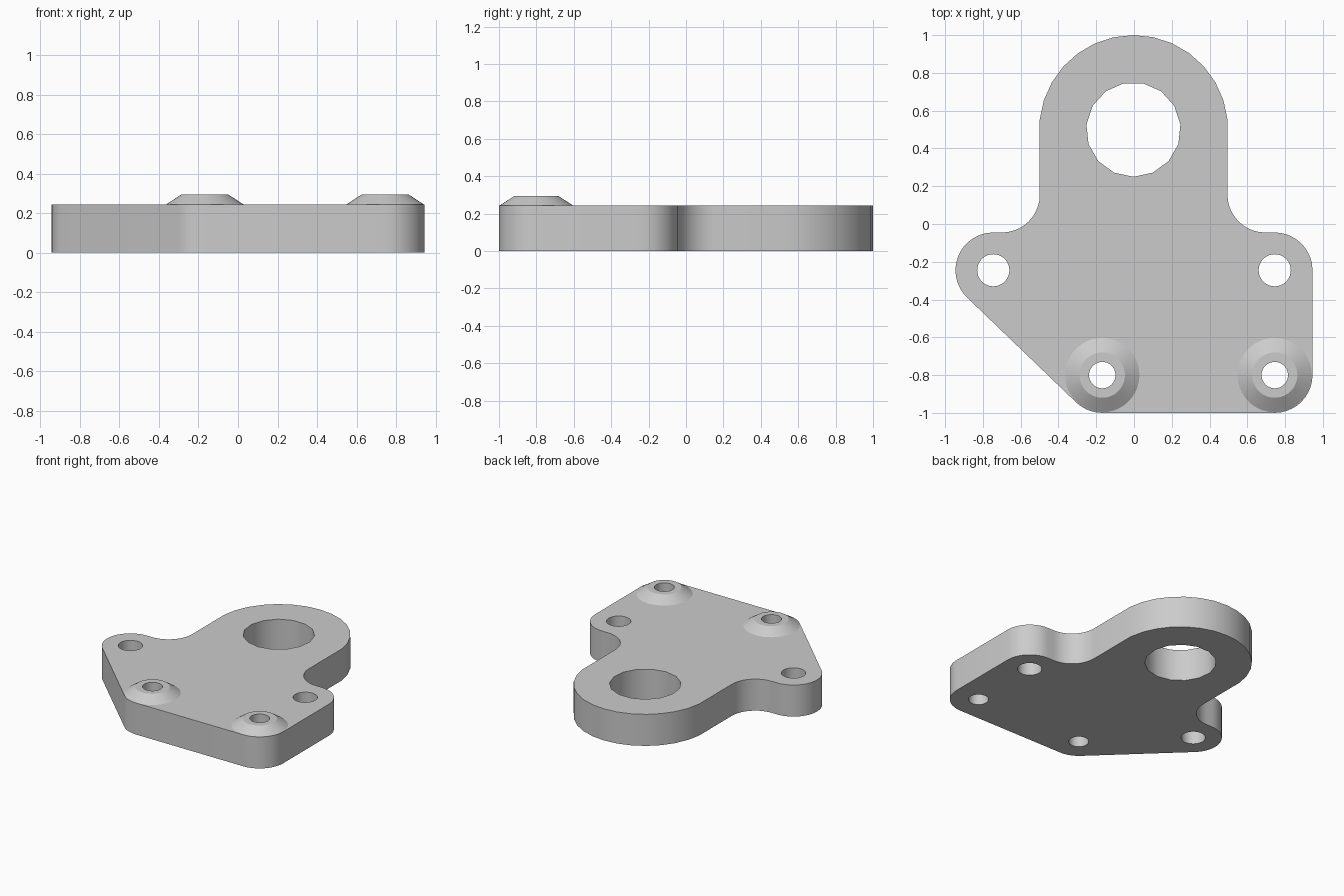
import bpy, bmesh
from math import sin, cos, radians, ceil

cube = bpy.data.objects.get("Cube")
if cube:
    bpy.data.objects.remove(cube, do_unlink=True)

HEIGHT = 0.243      # plate thickness
TOP = 0.293         # top of the raised bosses
EAR_X, EAR_Y = 0.745, -0.245
FOOT_Y = -0.8
FOOT_XS = (-0.168, EAR_X)
CORNER = 0.2        # radius of the corners and fillets

metal = bpy.data.materials.new("plain grey")
metal.use_nodes = True
metal.diffuse_color = (0.6, 0.6, 0.6, 1)
metal.node_tree.nodes["Principled BSDF"].inputs["Base Color"].default_value = (0.6, 0.6, 0.6, 1)


def arc(cx, cy, r, start, end, step=9):
    n = max(1, ceil(abs(end - start) / step))
    angles = [radians(start + (end - start) * i / n) for i in range(n + 1)]
    return [(cx + r * cos(a), cy + r * sin(a)) for a in angles]


def circle(cx, cy, r, sides, start=-90):
    return arc(cx, cy, r, start, start + 360, 360 / sides)[:sides]


def finish(bm, name):
    bmesh.ops.recalc_face_normals(bm, faces=bm.faces)
    mesh = bpy.data.meshes.new(name)
    bm.to_mesh(mesh)
    bm.free()
    mesh.materials.append(metal)
    obj = bpy.data.objects.new(name, mesh)
    bpy.context.collection.objects.link(obj)
    bpy.ops.object.select_all(action='DESELECT')
    obj.select_set(True)
    bpy.context.view_layer.objects.active = obj
    bpy.ops.object.shade_smooth_by_angle(angle=radians(30))
    return obj


def pierced_plate(name, loops):
    """Extrude an outline with holes: walls for each loop, then both caps."""
    bm = bmesh.new()
    caps = ([], [])
    for loop in loops:
        low, high = [[bm.verts.new((x, y, z)) for x, y in loop] for z in (0, HEIGHT)]
        for i in range(len(loop)):
            j = (i + 1) % len(loop)
            bm.faces.new((low[i], low[j], high[j], high[i]))
            for ring, edges in zip((low, high), caps):
                edges.append(bm.edges.get((ring[i], ring[j])))
    for edges in caps:
        bmesh.ops.triangle_fill(bm, edges=edges, normal=(0, 0, 1), use_beauty=True)
    return finish(bm, name)


def boss(name, cx, cy, sides=40):
    """Low conical boss around a bolt hole."""
    bm = bmesh.new()
    profile = ((0.197, HEIGHT), (0.12, TOP), (0.07, TOP), (0.07, HEIGHT))
    rings = [[bm.verts.new((x, y, z)) for x, y in circle(cx, cy, r, sides)]
             for r, z in profile]
    for a, b in zip(rings, rings[1:]):
        for i in range(sides):
            j = (i + 1) % sides
            bm.faces.new((a[i], a[j], b[j], b[i]))
    # Bottom ring closes the boss just where it meets the plate
    return finish(bm, name)


# Outline, counterclockwise from the right of the round lobe
outline = arc(-0.002, 0.5, 0.5, 6, 174, 12)
outline += arc(-0.699, 0.155, CORNER, 0, -90)
outline += arc(-EAR_X, EAR_Y, CORNER, 90, 226)
outline += arc(FOOT_XS[0], FOOT_Y, CORNER, 226, 270)
outline += arc(FOOT_XS[1], FOOT_Y, CORNER, 270, 360)
outline += arc(EAR_X, EAR_Y, CORNER, 0, 90)
outline += arc(0.695, 0.155, CORNER, 270, 180)

# Large eye, ear holes and bolt holes
holes = [circle(-0.003, 0.5, 0.25, 15)]
holes += [circle(x, EAR_Y, 0.085, 40) for x in (-EAR_X, EAR_X)]
holes += [circle(x, FOOT_Y, 0.07, 40) for x in FOOT_XS]

pierced_plate("bracket_plate", [outline] + holes)
for side, x in zip(("right", "left"), FOOT_XS):
    boss(side + "_boss", x, FOOT_Y)
